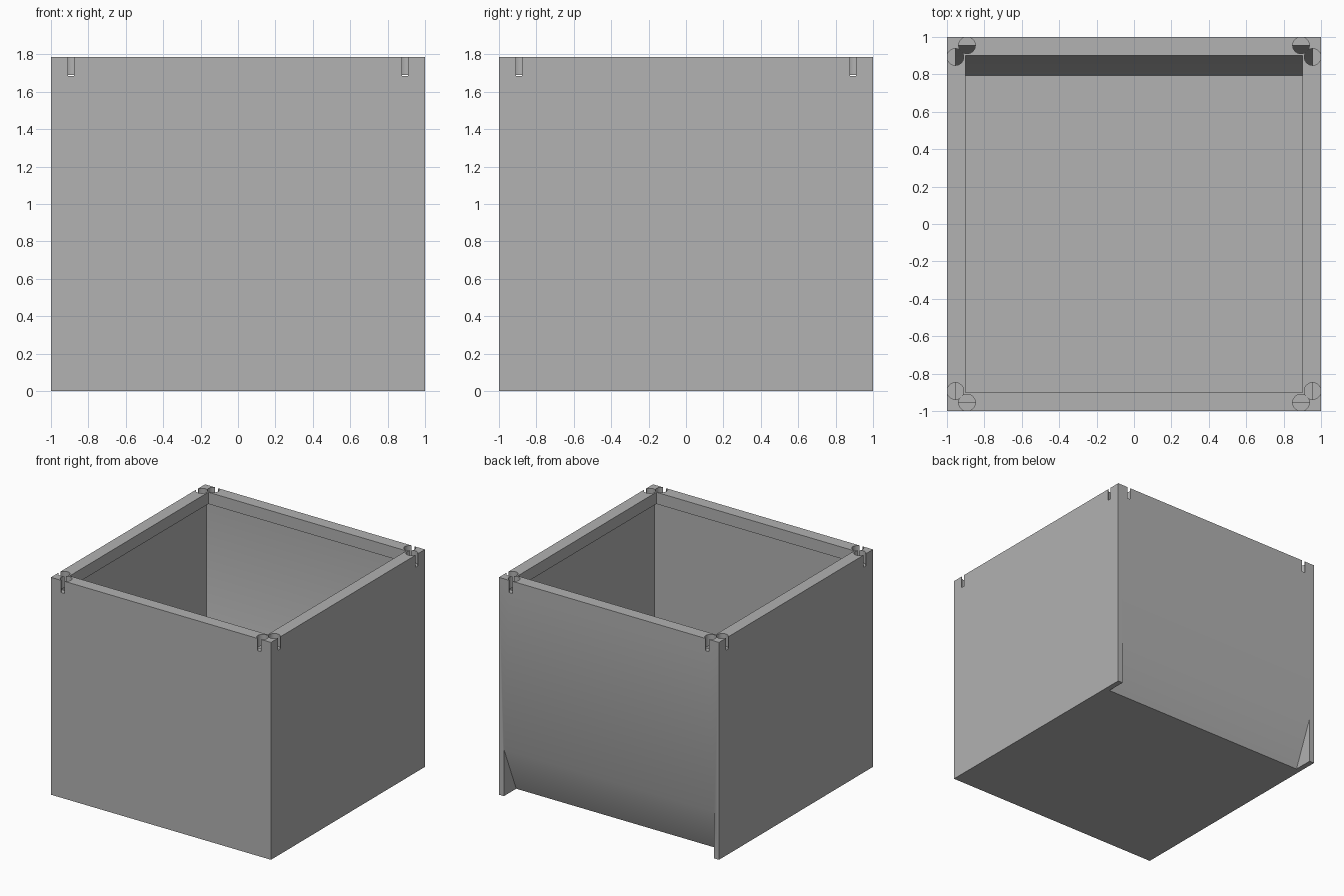
import bpy, bmesh
from math import radians
from mathutils import Matrix

if "Cube" in bpy.data.objects:
    bpy.data.objects.remove(bpy.data.objects["Cube"], do_unlink=True)

H = 1.786            # overall height
T = 0.045            # wall thickness
IN = 1 - T           # inner wall face
LIP = 0.9            # half width of the opening inside the rim
LIP_Z = 1.69         # underside of the rim
SLOT_Z = 1.686       # bottom of the corner sockets and slots

grey = bpy.data.materials.new("plain grey")
grey.use_nodes = True
colour = (0.445, 0.445, 0.445, 1)
grey.diffuse_color = colour
grey.node_tree.nodes["Principled BSDF"].inputs["Base Color"].default_value = colour


def finish(name, bm):
    bmesh.ops.recalc_face_normals(bm, faces=bm.faces)
    mesh = bpy.data.meshes.new(name)
    bm.to_mesh(mesh)
    bm.free()
    mesh.materials.append(grey)
    ob = bpy.data.objects.new(name, mesh)
    bpy.context.collection.objects.link(ob)
    return ob


def extrude_x(name, profile, half):
    """Side profile in (y, z), extruded across x."""
    bm = bmesh.new()
    face = bm.faces.new([bm.verts.new((-half, y, z)) for y, z in profile])
    new = bmesh.ops.extrude_face_region(bm, geom=[face])["geom"]
    verts = [v for v in new if isinstance(v, bmesh.types.BMVert)]
    bmesh.ops.translate(bm, verts=verts, vec=(2 * half, 0, 0))
    return finish(name, bm)


def box(name, x0, x1, y0, y1, z0, z1):
    ob = extrude_x(name, [(y0, z0), (y1, z0), (y1, z1), (y0, z1)], (x1 - x0) / 2)
    ob.data.transform(Matrix.Translation(((x0 + x1) / 2, 0, 0)))
    return ob


def cylinder(name, x, y, r, z0, z1):
    bm = bmesh.new()
    bmesh.ops.create_cone(bm, cap_ends=True, segments=32, radius1=r, radius2=r,
                          depth=z1 - z0,
                          matrix=Matrix.Translation((x, y, (z0 + z1) / 2)))
    return finish(name, bm)


# Solid block with a slanted undercut along the bottom of the back
bin_body = box("storage_box", -1, 1, -1, 1, 0, H)
cutters = [extrude_x("undercut_cutter",
                     [(0.84, 0), (1, 0.385), (1.1, 0.385), (1.1, -0.1), (0.84 - 0.0416, -0.1)],
                     IN)]

# Inner cavity follows the slant; the smaller opening leaves a thick rim
cutters.append(extrude_x("cavity_cutter",
                         [(-IN, T), (0.793, T), (IN, 0.4), (IN, LIP_Z), (-IN, LIP_Z)], IN))
cutters.append(box("opening_cutter", -LIP, LIP, -LIP, LIP, 1.5, 2))

# Round sockets and narrow slots in the rim, a pair at each corner
A, B, R, W = 0.893, 0.955, 0.0445, 0.015
for sx in (-1, 1):
    for sy in (-1, 1):
        cutters.append(cylinder("socket_cutter", sx * A, sy * B, R, SLOT_Z, 2))
        cutters.append(cylinder("socket_cutter", sx * B, sy * A, R, SLOT_Z, 2))
        ends = sorted((sy * B, sy * 1.1))
        cutters.append(box("slot_cutter", sx * A - W, sx * A + W, *ends, SLOT_Z, 2))
        ends = sorted((sx * B, sx * 1.1))
        cutters.append(box("slot_cutter", *ends, sy * A - W, sy * A + W, SLOT_Z, 2))

for c in cutters:
    c.hide_render = True
    mod = bin_body.modifiers.new("cut", "BOOLEAN")
    mod.operation = "DIFFERENCE"
    mod.solver = "EXACT"
    mod.object = c

# Bake the cuts and remove the cutters
deps = bpy.context.evaluated_depsgraph_get()
result = bpy.data.meshes.new_from_object(bin_body.evaluated_get(deps))
bin_body.modifiers.clear()
bin_body.data = result
for c in cutters:
    bpy.data.objects.remove(c, do_unlink=True)
result.materials.clear()
result.materials.append(grey)
for p in result.polygons:
    p.material_index = 0

bpy.ops.object.select_all(action="DESELECT")
bin_body.select_set(True)
bpy.context.view_layer.objects.active = bin_body
bpy.ops.object.shade_smooth_by_angle(angle=radians(30))
